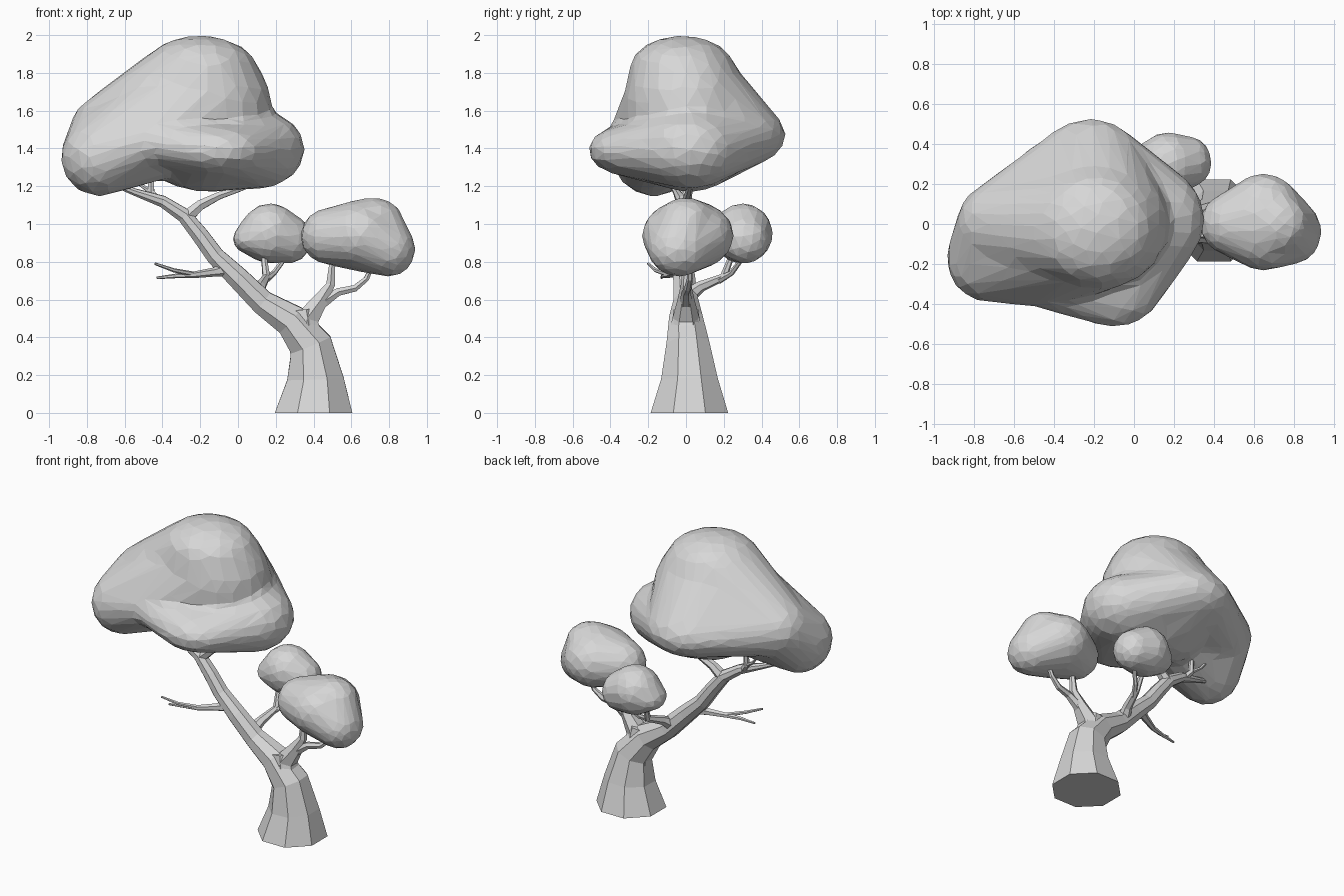
import bpy
import bmesh
from math import cos, sin, tau
from mathutils import Vector, Matrix

cube = bpy.data.objects.get("Cube")
if cube:
    bpy.data.objects.remove(cube, do_unlink=True)

SHADE = (0.68, 0.68, 0.68, 1)
grey = bpy.data.materials.new("light_grey")
grey.use_nodes = True
grey.diffuse_color = SHADE
grey.node_tree.nodes["Principled BSDF"].inputs["Base Color"].default_value = SHADE


def add_object(name, bm):
    mesh = bpy.data.meshes.new(name)
    bm.to_mesh(mesh)
    bm.free()
    mesh.materials.append(grey)
    obj = bpy.data.objects.new(name, mesh)
    bpy.context.collection.objects.link(obj)
    return obj


def branch(name, path, sides=6):
    """Tapered faceted tube through (x, y, z, radius) points."""
    bm = bmesh.new()
    pts = [Vector(p[:3]) for p in path]
    last = len(pts) - 1
    rings = []
    direction = Vector((0, 0, 1))
    frame = Matrix.Identity(3)
    for i, p in enumerate(pts):
        tangent = (pts[min(i + 1, last)] - pts[max(i - 1, 0)]).normalized()
        if p.z == 0:
            tangent = Vector((0, 0, 1))     # keep the foot flat on the ground
        frame = direction.rotation_difference(tangent).to_matrix() @ frame
        direction = tangent
        r = path[i][3]
        rings.append([bm.verts.new(p + frame @ Vector((r * cos(tau * (k + .5) / sides),
                                                       r * sin(tau * (k + .5) / sides), 0)))
                      for k in range(sides)])
    for a, b in zip(rings, rings[1:]):
        for k in range(sides):
            n = (k + 1) % sides
            bm.faces.new((a[k], a[n], b[n], b[k]))
    bm.faces.new(rings[0][::-1])
    bm.faces.new(rings[-1])
    add_object(name, bm)


def foliage(name, lobes, links, voxel, ratio):
    """Ellipsoid lobes, bridged in groups by convex hulls, fused and faceted."""
    ball = bmesh.new()
    bmesh.ops.create_icosphere(ball, subdivisions=3, radius=1)
    sphere = [v.co.copy() for v in ball.verts]
    ball.free()
    total = bmesh.new()
    for link in links:
        hull = bmesh.new()
        for key in link.split("+"):
            centre, radii = lobes[key]
            for co in sphere:
                hull.verts.new(Vector(centre) + co * (Vector(radii) + Vector((.01, .01, .01))))
        bmesh.ops.convex_hull(hull, input=hull.verts[:])
        bmesh.ops.delete(hull, geom=[v for v in hull.verts if not v.link_faces], context='VERTS')
        bmesh.ops.recalc_face_normals(hull, faces=hull.faces[:])
        temp = bpy.data.meshes.new("hull")
        hull.to_mesh(temp)
        hull.free()
        total.from_mesh(temp)
        bpy.data.meshes.remove(temp)
    obj = add_object(name, total)
    fuse = obj.modifiers.new("fuse", 'REMESH')
    fuse.mode = 'VOXEL'
    fuse.voxel_size = voxel
    soften = obj.modifiers.new("soften", 'SMOOTH')
    soften.factor = .5
    soften.iterations = 10
    facets = obj.modifiers.new("facets", 'DECIMATE')
    facets.ratio = ratio


# Trunk sweeping into the long leaning limb
branch("trunk", [(.4, .018, 0, .222), (.41, .018, .18, .162), (.385, .01, .36, .122),
                 (.28, 0, .49, .095), (.13, 0, .585, .07), (0, -.01, .715, .062),
                 (-.12, -.01, .83, .052), (-.2, -.01, .94, .048), (-.285, -.01, 1.045, .042),
                 (-.4, -.02, 1.12, .033), (-.55, -.05, 1.17, .02), (-.68, -.08, 1.22, .012)], 8)
branch("crotch", [(.37, .01, .3, .1), (.345, 0, .45, .085), (.335, 0, .545, .07)], 8)

# Limbs under the side crown
branch("right_limb", [(.37, 0, .38, .1), (.365, 0, .5, .072), (.44, 0, .6, .045),
                      (.49, 0, .68, .027), (.5, 0, .82, .014)])
branch("right_limb_fork", [(.44, 0, .58, .035), (.53, 0, .64, .024), (.62, .01, .66, .02),
                           (.68, .02, .71, .016), (.72, .02, .8, .012)])

# Limb reaching back to the small crown
branch("back_limb", [(.09, 0, .61, .045), (.12, .08, .67, .03), (.15, .2, .72, .022),
                     (.13, .26, .88, .012)])
branch("back_limb_fork", [(.14, .17, .7, .02), (.19, .24, .74, .015), (.25, .3, .82, .012)])

# Limbs under the main crown
branch("upper_limb", [(-.28, -.01, 1.03, .04), (-.2, 0, 1.1, .03), (-.1, .01, 1.15, .022),
                      (.02, .02, 1.19, .016), (.1, .02, 1.23, .012)])
branch("upper_left_twig", [(-.42, -.02, 1.12, .025), (-.46, 0, 1.17, .02), (-.46, .01, 1.27, .015)])
branch("upper_left_fork", [(-.46, 0, 1.17, .014), (-.52, .02, 1.21, .01), (-.55, .03, 1.25, .008)])

# Bare twig on the leaning limb
branch("bare_twig", [(-.05, -.01, .76, .04), (-.13, -.05, .745, .024), (-.24, -.1, .73, .017),
                     (-.33, -.12, .725, .012), (-.43, -.13, .715, .007)])
branch("bare_twig_fork", [(-.24, -.1, .735, .014), (-.34, -.16, .755, .011), (-.44, -.2, .79, .007)])

# Crowns
foliage("main_crown", {
    "crown": ((-.2, -.02, 1.82), (.29, .27, .168)),
    "top": ((-.2, 0, 1.63), (.37, .325, .32)),
    "middle": ((-.68, 0, 1.5), (.2, .2, .18)),
    "left": ((-.74, -.17, 1.355), (.19, .21, .2)),
    "front_left": ((-.45, -.24, 1.44), (.2, .17, .12)),
    "right": ((.1, .02, 1.395), (.245, .26, .2)),
    "front": ((-.1, -.28, 1.39), (.25, .23, .13)),
    "back": ((-.22, .27, 1.47), (.27, .25, .16)),
    "base": ((-.15, .02, 1.36), (.33, .25, .18)),
}, ["crown+top", "crown+middle", "top+left+front_left", "middle+left", "front_left+front",
    "top+middle+back", "right+front", "right+back", "base+right", "base+front", "base+back",
    "top+base"], .025, .05)

foliage("side_crown", {
    "inner": ((.485, .0, .935), (.145, .145, .14)),
    "middle": ((.65, .01, .94), (.2, .235, .18)),
    "outer": ((.8, -.04, .865), (.13, .15, .135)),
    "top": ((.71, .0, 1.03), (.15, .14, .1)),
}, ["inner+middle", "middle+outer", "inner+top", "outer+top"], .018, .05)

foliage("back_crown", {
    "middle": ((.17, .3, .95), (.15, .15, .15)),
    "left": ((.07, .29, .92), (.09, .11, .07)),
    "right": ((.27, .31, .92), (.11, .12, .12)),
}, ["middle+left", "middle+right"], .015, .05)
